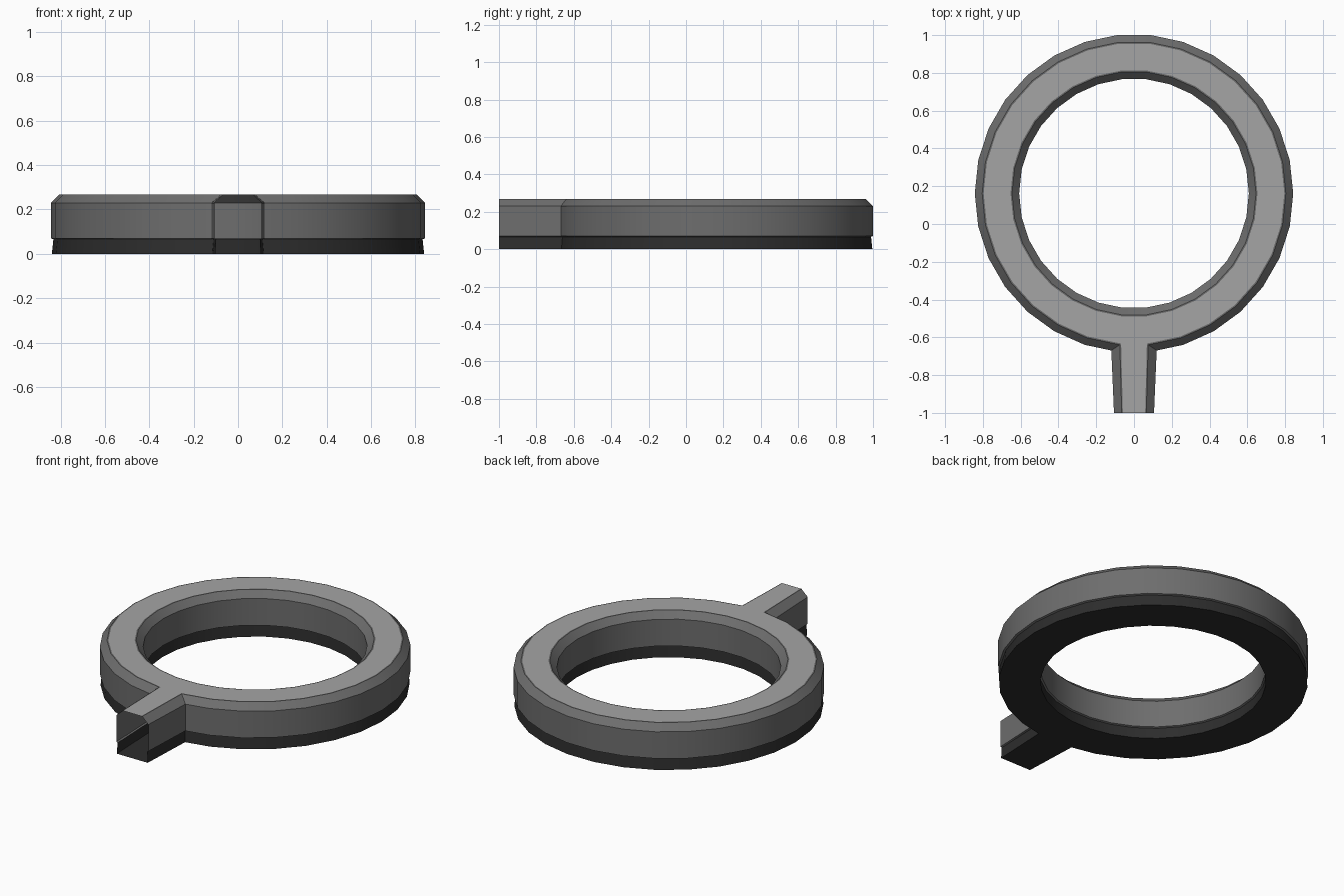
import bpy, bmesh
from math import cos, sin, radians

if "Cube" in bpy.data.objects:
    bpy.data.objects.remove(bpy.data.objects["Cube"])

CY, SIDES = 0.162, 30          # ring centre in y, ring segments
HALF = radians(6)


def section(r, z, base=None, end=None):
    """One level of the outline: plain ring, or ring opening into the tab."""
    pts = [(r * cos(radians(276 + 12 * k)), CY + r * sin(radians(276 + 12 * k)), z)
           for k in range(SIDES)]
    if base:
        # tab root slides along the neighbouring ring edge
        a = radians(282)
        y = CY + (r * cos(HALF) - base * cos(a)) / sin(a)
        pts[0], pts[-1] = (base, y, z), (-base, y, z)
        pts += [(-end, -1, z), (end, -1, z)]
    return pts


def material(name, value):
    mat = bpy.data.materials.new(name)
    mat.diffuse_color = (value, value, value, 1)
    mat.use_nodes = True
    mat.node_tree.nodes["Principled BSDF"].inputs["Base Color"].default_value = mat.diffuse_color
    return mat


def shell(name, levels, side_mat, cap_mat=None):
    """Skin the levels in order; the tab end stays open."""
    bm = bmesh.new()
    rows = [[bm.verts.new(p) for p in section(*lv)] for lv in levels]
    for a, b in zip(rows, rows[1:]):
        edges = [(k, k + 1) for k in range(SIDES - 1)]
        if len(a) == len(b) == SIDES + 2:
            edges += [(29, 30), (31, 0)]      # tab side walls
        else:
            edges.append((29, 0))
        faces = [bm.faces.new((a[i], a[j], b[j], b[i])) for i, j in edges]
        if len(a) != len(b):                  # tab roof or floor
            outer = max(a, b, key=len)
            quad = [outer[i] for i in (29, 30, 31, 0)]
            faces.append(bm.faces.new(quad if outer is a else quad[::-1]))
            for f in faces:
                f.material_index = 1 if cap_mat else 0
    me = bpy.data.meshes.new(name)
    bm.to_mesh(me)
    bm.free()
    me.materials.append(side_mat)
    if cap_mat:
        me.materials.append(cap_mat)
    ob = bpy.data.objects.new(name, me)
    bpy.context.collection.objects.link(ob)
    bpy.ops.object.select_all(action='DESELECT')
    ob.select_set(True)
    bpy.context.view_layer.objects.active = ob
    bpy.ops.object.shade_smooth_by_angle(angle=radians(30))
    return ob


side_grey = material("side_grey", 0.155)
top_grey = material("top_grey", 0.375)
base_grey = material("base_grey", 0.026)

# Chamfered upper ring with tab, lighter top face inside a thin rim
shell("ring_body", [
    (0.832, 0.066, 0.110, 0.098),
    (0.843, 0.070, 0.120, 0.106),
    (0.843, 0.230, 0.120, 0.106),
    (0.804, 0.268, 0.075, 0.065),
    (0.796, 0.268, 0.068, 0.059),
    (0.654, 0.268),
    (0.646, 0.268),
    (0.608, 0.230),
    (0.608, 0.070),
    (0.618, 0.066),
], side_grey, top_grey)

# Dark, slightly inset base
shell("ring_base", [
    (0.618, 0.066),
    (0.612, 0.0),
    (0.839, 0.0, 0.116, 0.102),
    (0.832, 0.066, 0.110, 0.098),
], base_grey)
